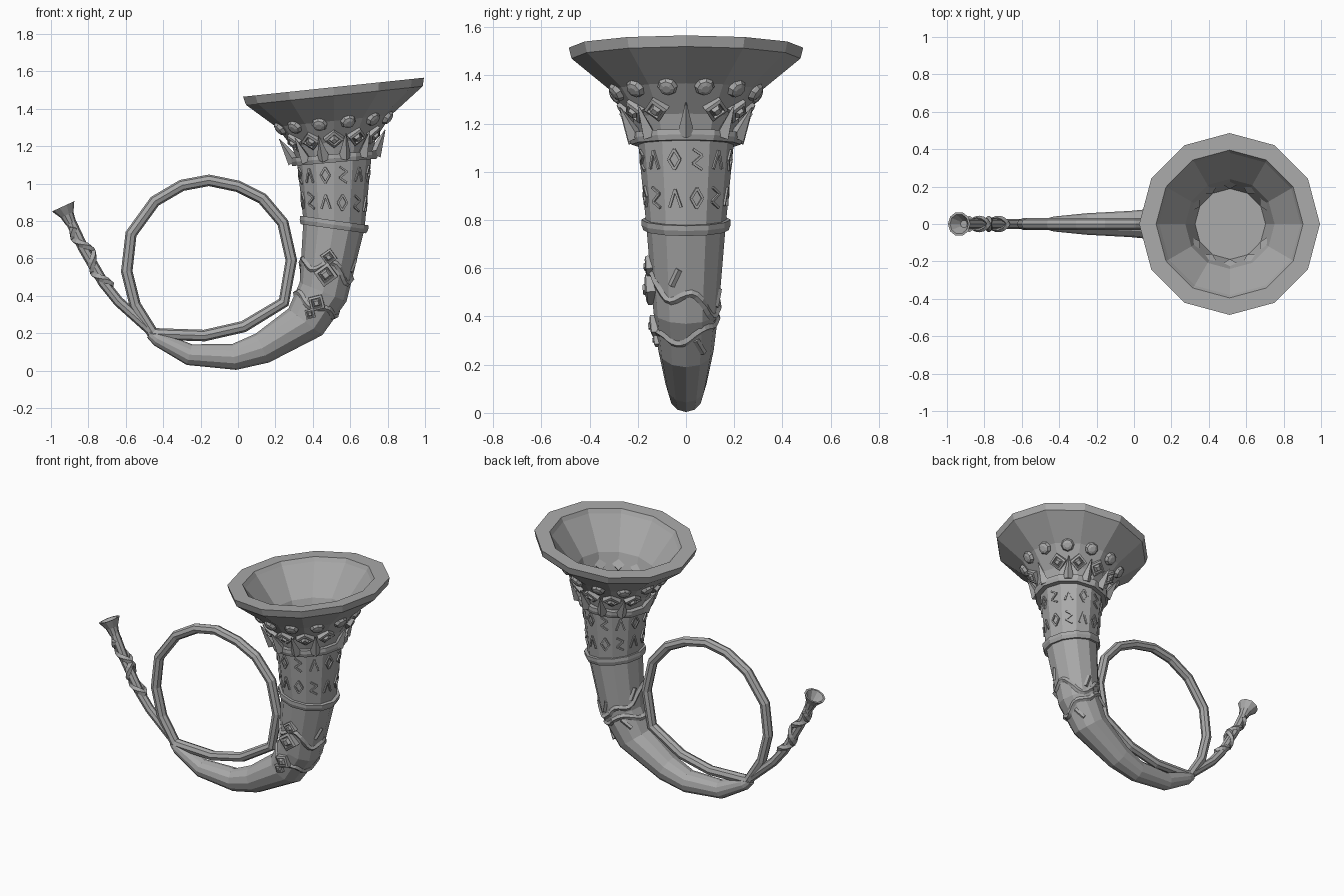
import bpy, bmesh
from math import sin, cos, pi, radians, floor
from mathutils import Vector, Matrix

cube = bpy.data.objects.get("Cube")
if cube:
    bpy.data.objects.remove(cube, do_unlink=True)

GREY = (0.4, 0.4, 0.4, 1)
metal = bpy.data.materials.new("plain grey")
metal.use_nodes = True
metal.diffuse_color = GREY
metal.node_tree.nodes["Principled BSDF"].inputs["Base Color"].default_value = GREY
Y = Vector((0, 1, 0))


def finish(name, bm):
    bmesh.ops.recalc_face_normals(bm, faces=bm.faces)
    mesh = bpy.data.meshes.new(name)
    bm.to_mesh(mesh)
    bm.free()
    mesh.materials.append(metal)
    bpy.context.collection.objects.link(bpy.data.objects.new(name, mesh))


def skin(bm, rings):
    """Join rings of points into a capped tube."""
    rows = [[bm.verts.new(p) for p in ring] for ring in rings]
    n = len(rows[0])
    for a, b in zip(rows, rows[1:]):
        for i in range(n):
            j = (i + 1) % n
            bm.faces.new((a[i], a[j], b[j], b[i]))
    bm.faces.new(rows[0])
    bm.faces.new(rows[-1])


def lathe(bm, profile, m, sides):
    skin(bm, [[m @ Vector((r * cos(2 * pi * i / sides), r * sin(2 * pi * i / sides), h))
               for i in range(sides)] for r, h in profile])


def sweep(bm, path, radius, sides, refs=None, flat=1.0):
    """Tube along a path; refs are the side directions, flat thins it along them."""
    rings = []
    for k, p in enumerate(path):
        t = (path[min(k + 1, len(path) - 1)] - path[max(k - 1, 0)]).normalized()
        ref = refs[k] if refs else Y
        u = (ref - t * ref.dot(t)).normalized()
        v = t.cross(u)
        rings.append([p + radius * (u * cos(2 * pi * i / sides) * flat + v * sin(2 * pi * i / sides))
                      for i in range(sides)])
    skin(bm, rings)


def axes(x, y, z, origin):
    m = Matrix((x, y, z)).transposed().to_4x4()
    m.translation = origin
    return m


# Horn stations: x, z, heading in degrees, radius
STATIONS = [(-.47, .2, -35, .028), (-.43, .17, -30, .04), (-.26, .085, -15, .057),
            (-.02, .073, 8, .07), (.13, .12, 25, .085), (.36, .26, 52, .115),
            (.455, .42, 68, .135), (.513, .78, 82, .165), (.515, 1.135, 95, .2),
            (.513, 1.22, 95.5, .225), (.512, 1.335, 96, .31), (.515, 1.47, 96, .475),
            (.511, 1.515, 96, .486)]
BORE = [(.511, 1.515, 96, .395), (.513, 1.49, 96, .38), (.513, 1.31, 96, .24),
        (.515, 1.1, 94, .17), (.525, .85, 85, .1)]


def ring_frame(st):
    x, z, a, r = st
    a = radians(a)
    return axes(Vector((sin(a), 0, -cos(a))), Y, Vector((cos(a), 0, sin(a))), Vector((x, 0, z)))


def station(s):
    k = min(int(floor(s)), len(STATIONS) - 2)
    return tuple(p + (q - p) * (s - k) for p, q in zip(STATIONS[k], STATIONS[k + 1]))


def surface(s, deg):
    """Point on the twelve-sided horn wall; 0 degrees is the outer side, -90 the front."""
    st = station(s)
    r = st[3] * cos(radians(15)) / cos(radians(deg % 30 - 15))
    return ring_frame(st) @ Vector((r * cos(radians(deg)), r * sin(radians(deg)), 0))


def wall(s, deg):
    """Frame on the wall: x around, y along the horn, z outward."""
    along = (surface(s + .01, deg) - surface(s - .01, deg)).normalized()
    around = surface(s, deg + 2) - surface(s, deg - 2)
    around = (around - along * around.dot(along)).normalized()
    return axes(around, along, around.cross(along), surface(s, deg))


# Horn body with flared bell and hollow bore
bm = bmesh.new()
skin(bm, [[ring_frame(st) @ Vector((st[3] * cos(i * pi / 6), st[3] * sin(i * pi / 6), 0))
           for i in range(12)] for st in STATIONS + BORE])
finish("horn_body", bm)

# Collars around the horn
for name, s, r, h in (("lower_collar", 7, .185, .022), ("upper_collar", 8, .235, .022)):
    bm = bmesh.new()
    lathe(bm, [(r - .04, -h), (r - .008, -h), (r, 0), (r, h), (r - .04, h)], ring_frame(STATIONS[s]), 12)
    finish(name, bm)

# Coiled tube
coil = [(-.47, .2), (-.42, .195), (-.18, .187), (.03, .235), (.245, .365), (.285, .59), (.24, .79),
        (.13, .92), (.0, .985), (-.155, 1.017), (-.3, .99), (-.445, .905), (-.572, .73),
        (-.595, .53), (-.55, .35), (-.45, .19), (-.4, .15)]
bm = bmesh.new()
sweep(bm, [Vector((x, 0, z)) for x, z in coil], .031, 8)
finish("coiled_tube", bm)

# Mouth pipe
bm = bmesh.new()
sweep(bm, [Vector((x, 0, z)) for x, z in
           ((-.905, .82), (-.83, .66), (-.72, .47), (-.64, .37), (-.45, .2), (-.38, .14))], .028, 8)
finish("mouth_pipe", bm)

# Mouthpiece cup
axis = Vector((-.42, 0, .91)).normalized()
side = Y.cross(axis)
bm = bmesh.new()
lathe(bm, [(.028, -.1), (.034, -.07), (.038, -.05), (.066, 0), (.054, 0), (.02, -.06)],
      axes(side, Y, axis, Vector((-.935, 0, .878))), 10)
finish("mouthpiece", bm)

# Crossed straps wound on the mouth pipe
low, high = Vector((-.7, 0, .445)), Vector((-.88, 0, .765))
run = (high - low).normalized()
out = Y.cross(run)
bm = bmesh.new()
for hand in (1, -1):
    path, refs = [], []
    for i in range(25):
        a = hand * (i / 24 * 3.5 * pi)
        n = out * cos(a) + Y * sin(a)
        refs.append(n)
        path.append(low.lerp(high, i / 24) + n * .031)
    sweep(bm, path, .019, 4, refs, .7)
finish("grip_straps", bm)

# Gems
ROUND = [(1, -.3), (1, .15), (.8, .5), (.4, .65)]
SQUARE = [(1, -.5), (1, .3), (.68, .4), (.6, .2), (.5, .2), (.3, .55)]


def gem(bm, s, deg, size, profile, sides):
    lathe(bm, [(r * size, h * size) for r, h in profile], wall(s, deg), sides)


bm = bmesh.new()
for k in range(12):
    gem(bm, 9.93, 15 + 30 * k, .042, ROUND, 8)
finish("bell_round_gems", bm)

bm = bmesh.new()
for k in range(12):
    if k % 6:
        gem(bm, 9.2, 30 * k, .055, SQUARE, 4)
finish("bell_diamond_gems", bm)

bm = bmesh.new()
for s, size in ((6.52, .046), (6.26, .066), (5.64, .052), (5.27, .034)):
    gem(bm, s, -90, size, SQUARE, 4)
finish("body_diamond_gems", bm)

# Crown of spikes above the upper collar
bm = bmesh.new()
frame = ring_frame(STATIONS[8])
for deg in [0, 180] + [d for d in range(15, 360, 30) if abs(d % 180 - 90) < 60 or d % 180 in (45, 135)]:
    n = Vector((cos(radians(deg)), sin(radians(deg)), 0))
    up = (n * .07 + Vector((0, 0, .13))).normalized()
    t = up.cross(n).normalized()
    lathe(bm, [(.036, 0), (.002, .145)], frame @ axes(t, up.cross(t), up, n * .215), 4)
finish("crown_spikes", bm)

# Abstract engraved-style ornaments in two rows
LOZENGE = [(0, 1), (1, 0), (0, -1), (-1, 0), (0, 1)]
ZIGZAG = [(-.8, 1), (.8, .4), (-.8, -.4), (.8, -1)]
CHEVRON = [(-1, -.9), (0, .9), (1, -.9)]
bm = bmesh.new()
for row, s in enumerate((7.34, 7.75)):
    for k in range(12):
        m = wall(s, 15 + 30 * k)
        mark = (LOZENGE, ZIGZAG, CHEVRON)[(k + row) % 3]
        pts = [Vector((x * .025, y * .042, 0)) for x, y in mark]
        for a, b in zip(pts, pts[1:]):
            d = (b - a).normalized()
            w = Vector((-d.y, d.x, 0)) * .005
            skin(bm, [[m @ (p + q + Vector((0, 0, h))) for p, q in ((a, w), (a, -w), (b, -w), (b, w))]
                      for h in (-.004, .008)])
finish("band_ornaments", bm)

# Wavy vines around the bend, meeting at the back
bm = bmesh.new()
for sign in (1, -1):
    path, refs = [], []
    for i in range(41):
        deg = 90 + 9 * i
        spread = .04 + .38 * (.5 - .5 * sin(radians(deg))) ** .5
        m = wall(5.95 + sign * spread + .09 * sin(radians(4 * deg + 40 * sign)), deg)
        path.append(m.translation)
        refs.append(m.col[2].to_3d())
    sweep(bm, path, .016, 4, refs, .7)
# Pointed leaf tips on the vines
for s, deg, lean in ((6.4, -25, 1), (5.6, 20, -1), (6.1, 70, 1), (5.8, 115, -1), (6.2, 150, 1)):
    m = wall(s, deg)
    tip = m.translation + (m.col[1].to_3d() * lean + m.col[0].to_3d() * .5) * .07
    sweep(bm, [m.translation, tip], .014, 4, [m.col[2].to_3d()] * 2, .7)
finish("body_vines", bm)
